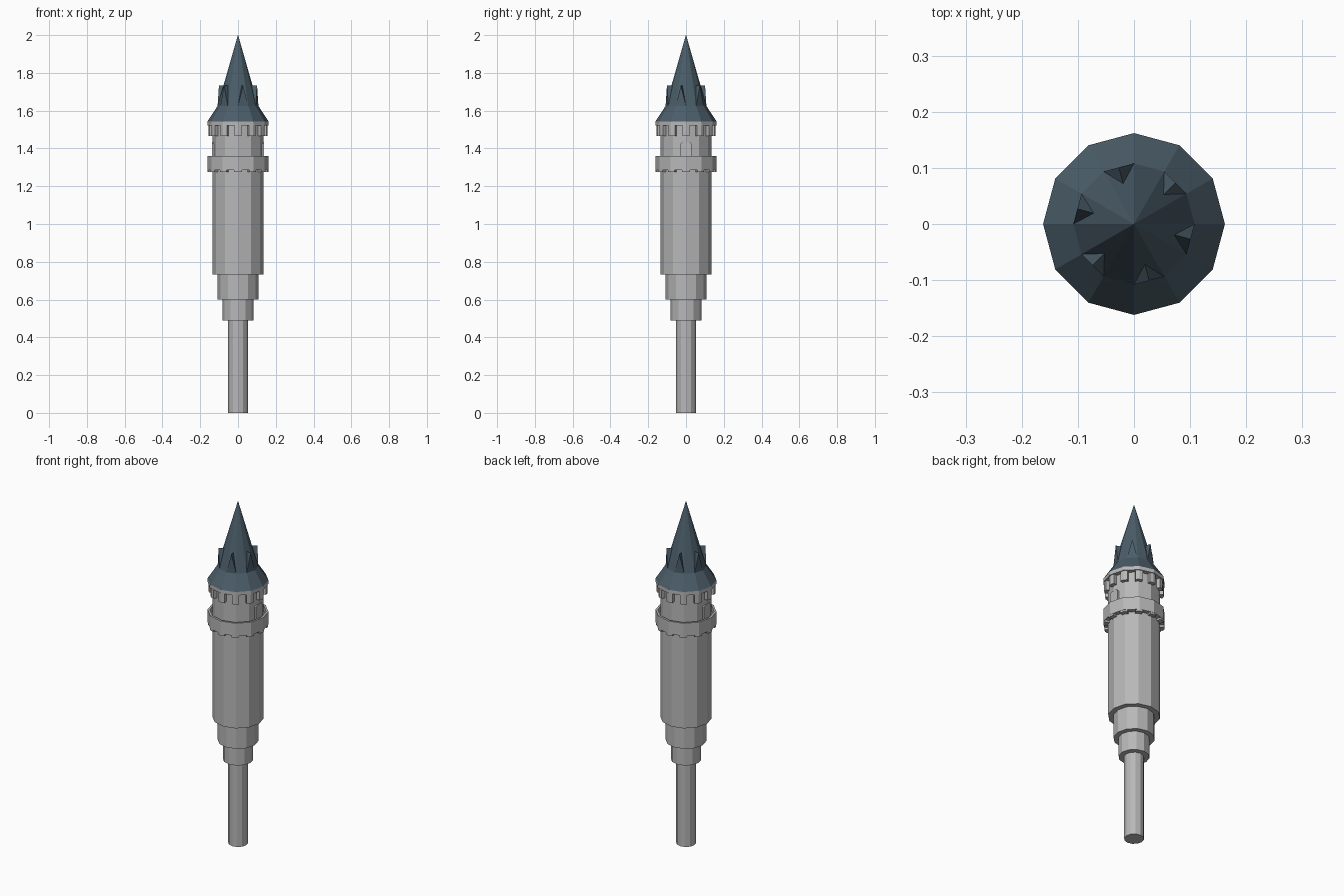
import bpy, math

if "Cube" in bpy.data.objects:
    bpy.data.objects.remove(bpy.data.objects["Cube"])

SIDES = 12


def material(name, color):
    m = bpy.data.materials.new(name)
    m.diffuse_color = color
    m.use_nodes = True
    m.node_tree.nodes["Principled BSDF"].inputs["Base Color"].default_value = m.diffuse_color
    return m


slate = material("slate", (0.07, 0.11, 0.14, 1))
stone = material("stone", (0.48, 0.48, 0.48, 1))


def polar(r, deg, z):
    a = math.radians(deg)
    return (r * math.cos(a), r * math.sin(a), z)


def make(name, verts, faces, mat=stone):
    me = bpy.data.meshes.new(name)
    me.from_pydata(verts, [], faces)
    ob = bpy.data.objects.new(name, me)
    bpy.context.collection.objects.link(ob)
    me.materials.append(mat)
    return ob


def lathe(name, profile, mat=stone, closed=False):
    """Twelve-sided turned solid from (radius, z) points, bottom to top."""
    n = len(profile)
    verts = [polar(r, 30 * i, z) for r, z in profile for i in range(SIDES)]
    faces = []
    for k in range(n if closed else n - 1):
        a, b = k * SIDES, (k + 1) % n * SIDES
        for i in range(SIDES):
            j = (i + 1) % SIDES
            faces.append((a + i, a + j, b + j, b + i))
    if not closed:
        faces.append(tuple(reversed(range(SIDES))))
        faces.append(tuple(range((n - 1) * SIDES, n * SIDES)))
    return make(name, verts, faces, mat)


def corbels(name, r_in, r_out, z0, z1):
    """Brackets wrapped round each corner of the twelve-sided ring."""
    verts, faces = [], []
    for i in range(SIDES):
        o = len(verts)
        d = 30 * i
        # quarter point of a facet on either side of the corner
        k = math.cos(math.radians(15))
        da = 15 - math.degrees(math.atan(math.tan(math.radians(15)) / 2))
        rr = k / math.cos(math.radians(15 - da))
        for z in (z0, z1):
            for f, a in ((rr, -da), (1, 0), (rr, da)):
                verts.append(polar(r_out * f, d + a, z))
            for f, a in ((rr, da), (1, 0), (rr, -da)):
                verts.append(polar(r_in * f, d + a, z))
        faces.append(tuple(o + q for q in reversed(range(6))))
        faces.append(tuple(o + 6 + q for q in range(6)))
        for q in range(6):
            w = (q + 1) % 6
            faces.append((o + q, o + w, o + 6 + w, o + 6 + q))
    return make(name, verts, faces)


# Tower shaft, stepping out as it rises
lathe("post", [(0.052, 0), (0.052, 0.50)])
lathe("lower_step", [(0.081, 0.49), (0.081, 0.603)])
lathe("upper_step", [(0.108, 0.6), (0.108, 0.738)])
lathe("tower_body", [(0.136, 0.733), (0.136, 1.53)])

# Balcony: hollow parapet with a sunken walkway
lathe("balcony", [(0.13, 1.285), (0.162, 1.285), (0.162, 1.36),
                  (0.15, 1.36), (0.15, 1.33), (0.13, 1.33)], closed=True)
corbels("balcony_corbels", 0.13, 0.161, 1.274, 1.287)

# Doors onto the balcony, on both sides
for name, s in (("door_right", 1), ("door_left", -1)):
    outline = [(-0.03, 1.31), (0.03, 1.31), (0.03, 1.425),
               (0.02, 1.435), (-0.02, 1.435), (-0.03, 1.425)]
    v = [(s * x, s * y, z) for x in (0.12, 0.138) for y, z in outline]
    f = [tuple(reversed(range(6))), tuple(range(6, 12))]
    f += [(i, (i + 1) % 6, 6 + (i + 1) % 6, 6 + i) for i in range(6)]
    make(name, v, f)

# Eaves ring and its corbels
lathe("eaves_ring", [(0.162, 1.522), (0.162, 1.543)])
corbels("eaves_corbels", 0.13, 0.157, 1.467, 1.524)

# Spire with flared skirt
lathe("roof", [(0.162, 1.543), (0.108, 1.625), (0.0005, 2.0)], slate)

# Six gabled dormers on every other roof facet
v, f = [], []
for i in range(6):
    d, o = 60 * i + 45, len(v)
    v += [polar(0.108, d - 15, 1.625), polar(0.108, d + 15, 1.625),
          polar(0.1045, d, 1.733), polar(0.073, d, 1.733)]
    f += [(o, o + 1, o + 2), (o + 1, o + 3, o + 2),
          (o, o + 2, o + 3), (o, o + 3, o + 1)]
make("dormers", v, f, slate)
